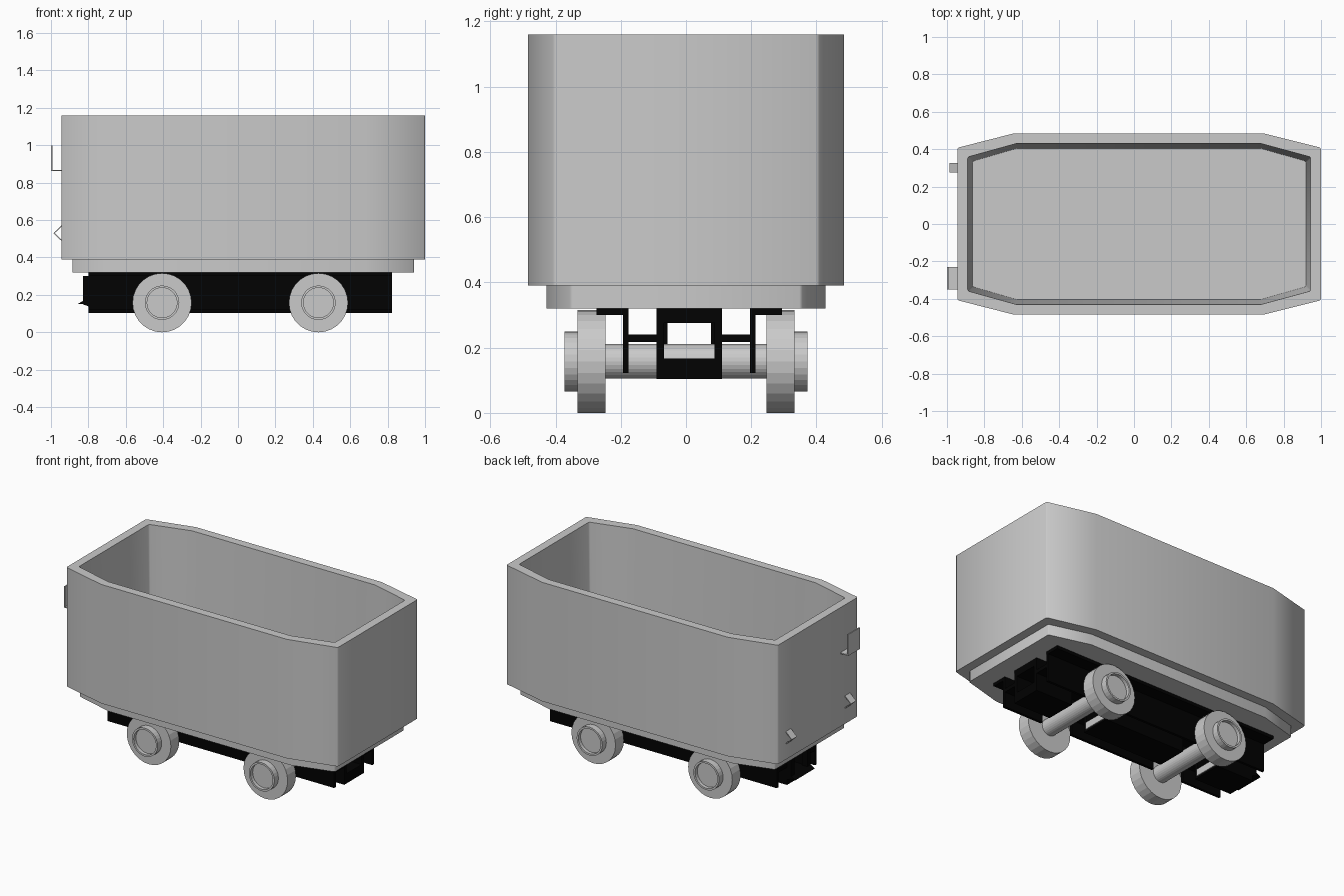
import bpy, bmesh, math

cube = bpy.data.objects.get("Cube")
if cube:
    bpy.data.objects.remove(cube, do_unlink=True)


def material(name, value):
    mat = bpy.data.materials.new(name)
    mat.use_nodes = True
    colour = (value, value, value, 1)
    mat.diffuse_color = colour
    mat.node_tree.nodes["Principled BSDF"].inputs["Base Color"].default_value = colour
    return mat


GREY = material("light grey steel", 0.59)
BLACK = material("black iron", 0.0005)


def finish(name, bm, mat, smooth):
    bmesh.ops.recalc_face_normals(bm, faces=bm.faces)
    mesh = bpy.data.meshes.new(name)
    bm.to_mesh(mesh)
    bm.free()
    mesh.materials.append(mat)
    obj = bpy.data.objects.new(name, mesh)
    bpy.context.collection.objects.link(obj)
    if smooth:
        bpy.ops.object.select_all(action='DESELECT')
        bpy.context.view_layer.objects.active = obj
        obj.select_set(True)
        bpy.ops.object.shade_smooth_by_angle(angle=math.radians(smooth))


def loft(name, rings, mat, smooth=None):
    """Skin closed rings of points and cap both ends."""
    bm = bmesh.new()
    loops = [[bm.verts.new(p) for p in ring] for ring in rings]
    for a, b in zip(loops, loops[1:]):
        for i in range(len(a)):
            j = (i + 1) % len(a)
            bm.faces.new((a[i], a[j], b[j], b[i]))
    bm.faces.new(loops[0])
    bm.faces.new(loops[-1])
    finish(name, bm, mat, smooth)


def extrude_x(name, profile, x0, x1, mat):
    loft(name, [[(x, y, z) for y, z in profile] for x in (x0, x1)], mat)


def extrude_y(name, profile, y0, y1, mat):
    loft(name, [[(x, y, z) for x, z in profile] for y in (y0, y1)], mat)


def box(name, x, y, z, mat):
    extrude_x(name, [(y[0], z[0]), (y[1], z[0]), (y[1], z[1]), (y[0], z[1])],
              x[0], x[1], mat)


# Tub plan: tapered ends with tiny corner chamfers, shrunk by d
def outline(d, z):
    half = [(1 - d, 0.4 - 0.9 * d), (0.994 - d, 0.409 - 0.9 * d),
            (0.69 - d / 5, 0.485 - d), (-0.64 + d / 5, 0.485 - d),
            (-0.938 + d, 0.409 - 0.9 * d), (-0.944 + d, 0.4 - 0.9 * d)]
    return [(x, y, z) for x, y in half] + [(x, -y, z) for x, y in reversed(half)]


# Tub in one skin: stepped base, outer wall, rim, tapered inner wall, floor
loft("tub", [outline(0.058, 0.32), outline(0.058, 0.39), outline(0, 0.39),
             outline(0, 1.16), outline(0.055, 1.16), outline(0.08, 0.4)], GREY, 50)

# End wall fittings
L, R = -1.0, -0.935
extrude_y("lamp_bracket", [(R, 0.862), (L, 0.862), (L, 1.0), (L + 0.008, 1.0),
                           (L + 0.008, 0.869), (R, 0.869)], -0.35, -0.23, GREY)
for side, y in (("left", 0.275), ("right", -0.33)):
    extrude_y("end_catch_" + side,
              [(R, 0.58), (-0.987, 0.53), (R, 0.48), (R, 0.488), (-0.98, 0.53), (R, 0.572)],
              y, y + 0.052, GREY)

# Underframe: hollow centre beam and angle beams, notched around the axles
MID = 0.01
X = (-0.8, 0.824)
AXLES = (("rear", -0.406), ("lead", 0.43))
NOTCH = 0.13


def notched(name, offsets, bottom, top, gap):
    profile = [(X[0], bottom)]
    for _, x in AXLES:
        profile += [(x - gap, bottom), (x - gap, 0.217),
                    (x + gap, 0.217), (x + gap, bottom)]
    profile += [(X[1], bottom), (X[1], top), (X[0], top)]
    y0, y1 = sorted(MID + y for y in offsets)
    extrude_y(name, profile, y0, y1, BLACK)


box("beam_top", X, (MID - 0.1, MID + 0.1), (0.275, 0.321), BLACK)
starts = [X[0]] + [x + NOTCH for _, x in AXLES]
ends = [x - NOTCH for _, x in AXLES] + [X[1]]
for name, span in zip(("rear", "middle", "lead"), zip(starts, ends)):
    box("beam_bottom_" + name, span, (MID - 0.1, MID + 0.1), (0.104, 0.167), BLACK)
for name, s in (("left", 1), ("right", -1)):
    notched("beam_wall_" + name, (s * 0.078, s * 0.1), 0.104, 0.321, NOTCH)
    notched("angle_web_" + name, (s * 0.186, s * 0.203), 0.122, 0.321, 0.11)
    box("angle_flange_" + name, X, sorted((MID + s * 0.186, MID + s * 0.285)),
        (0.3, 0.321), BLACK)
    box("web_plate_" + name, X, sorted((MID + s * 0.09, MID + s * 0.19)),
        (0.217, 0.24), BLACK)
    box("coupler_cheek_" + name, (-0.83, -0.79),
        sorted((MID + s * 0.066, MID + s * 0.1)), (0.165, 0.3), BLACK)
extrude_y("coupler_lip", [(-0.79, 0.135), (-0.79, 0.167), (-0.83, 0.167), (-0.86, 0.15),
                          (-0.83, 0.15)], MID - 0.1, MID + 0.1, BLACK)

# Wheel sets: each part is a turned profile of (radius, y)
SIDES = 28


def turned(name, profile, x):
    rings = [[(x + r * math.cos(t), y, 0.158 + r * math.sin(t))
              for t in (2 * math.pi * i / SIDES for i in range(SIDES))]
             for r, y in profile]
    loft(name, rings, GREY)


for end, x in AXLES:
    turned("axle_" + end, [(0.053, -0.26), (0.053, 0.26)], x)
    # Steel plate on the notch face behind each axle
    box("axle_stop_" + end, (x - NOTCH, x - NOTCH + 0.006), (MID - 0.08, MID + 0.08),
        (0.115, 0.16), GREY)
    for side, s in (("left", 1), ("right", -1)):
        profile = [(0.158, 0.247), (0.158, 0.332), (0.092, 0.332), (0.092, 0.373),
                   (0.08, 0.373), (0.08, 0.35)]
        turned(f"wheel_{end}_{side}", [(r, s * y) for r, y in profile], x)
